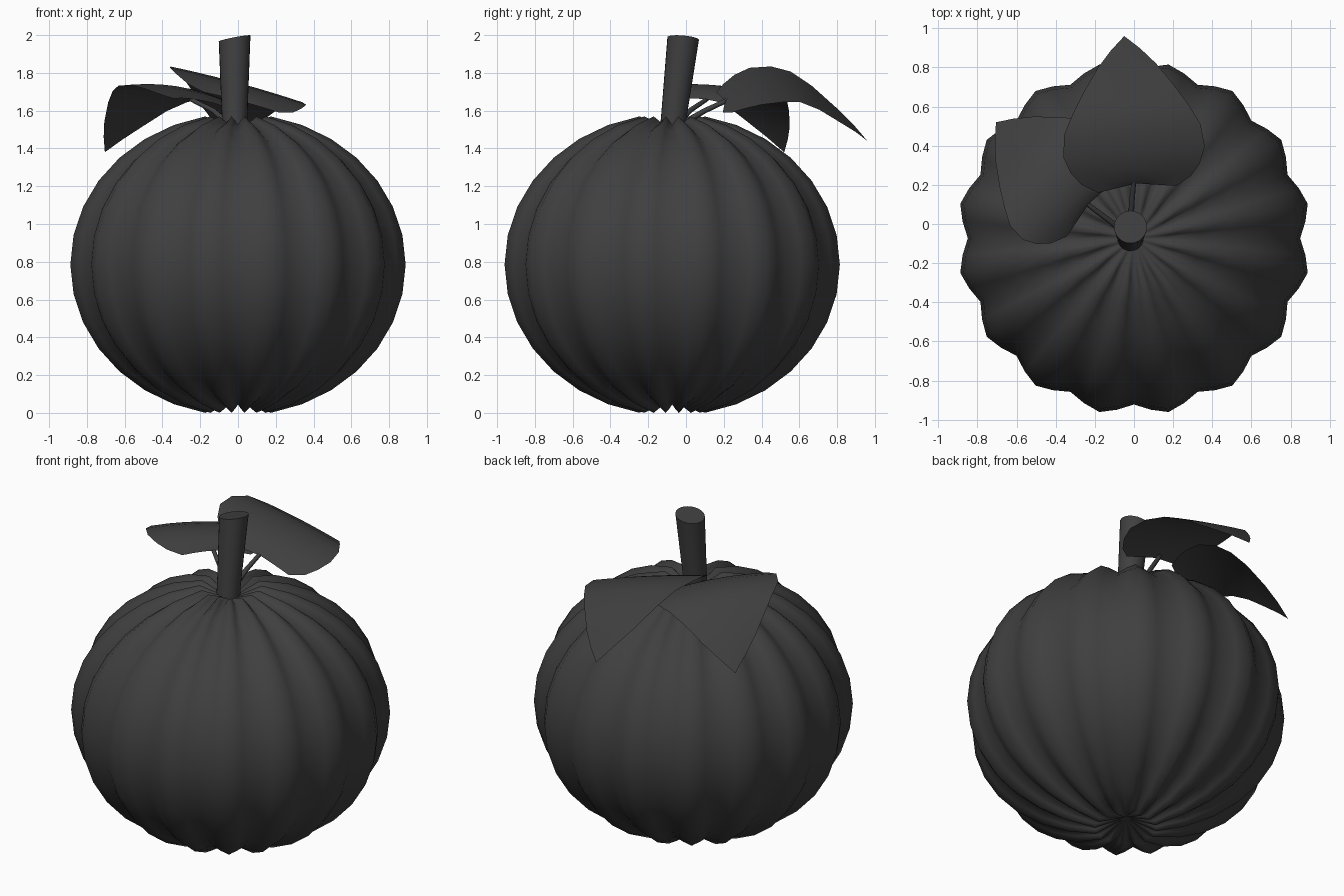
import bpy
import bmesh
from math import sin, cos, pi, radians
from mathutils import Vector

cube = bpy.data.objects.get("Cube")
if cube:
    bpy.data.objects.remove(cube, do_unlink=True)

charcoal = bpy.data.materials.new("charcoal")
charcoal.use_nodes = True
COLOUR = (0.05, 0.05, 0.05, 1)
charcoal.diffuse_color = COLOUR
charcoal.node_tree.nodes["Principled BSDF"].inputs["Base Color"].default_value = COLOUR


def finish(bm, name, angle=80, recalc=True):
    if recalc:
        bmesh.ops.recalc_face_normals(bm, faces=bm.faces)
    mesh = bpy.data.meshes.new(name)
    bm.to_mesh(mesh)
    bm.free()
    obj = bpy.data.objects.new(name, mesh)
    bpy.context.collection.objects.link(obj)
    mesh.materials.append(charcoal)
    bpy.ops.object.select_all(action="DESELECT")
    obj.select_set(True)
    bpy.context.view_layer.objects.active = obj
    bpy.ops.object.shade_smooth_by_angle(angle=radians(angle))
    return obj


def bridge(bm, a, b, closed):
    n = len(a)
    for i in range(n if closed else n - 1):
        j = (i + 1) % n
        bm.faces.new((a[i], a[j], b[j], b[i]))


# Ribbed fruit body: a squashed sphere with sixteen lobes and dimpled poles
SEGMENTS, RINGS = 64, 16
RADIUS, HALF, MID_Z, CENTRE_Y = 0.905, 0.8, 0.785, -0.073
GROOVE = (0.056, 0.025, 0, 0.025)
bm = bmesh.new()
loops = []
for k in range(1, RINGS):
    phi = pi * k / RINGS
    loop = []
    for i in range(SEGMENTS):
        a = 2 * pi * i / SEGMENTS
        depth = GROOVE[i % 4]
        r = (RADIUS - depth) * sin(phi)
        z = MID_Z + (HALF - depth * 0.8) * cos(phi)
        loop.append(bm.verts.new((r * cos(a), CENTRE_Y + r * sin(a), z)))
    loops.append(loop)
for a, b in zip(loops, loops[1:]):
    bridge(bm, a, b, True)
for loop, z in ((loops[0], 1.49), (loops[-1], 0.08)):
    pole = bm.verts.new((0, CENTRE_Y, z))
    for i in range(SEGMENTS):
        bm.faces.new((loop[i], loop[(i + 1) % SEGMENTS], pole))
finish(bm, "fruit_body", 120)


# Tapered tubes for the main stalk and the leaf stalks
def tube(name, points, radii, sides, tilt=(0, 0)):
    bm = bmesh.new()
    rings = []
    points = [Vector(p) for p in points]
    for n, (p, r) in enumerate(zip(points, radii)):
        d = points[min(n + 1, len(points) - 1)] - points[max(n - 1, 0)]
        q = Vector((0, 0, 1)).rotation_difference(d)
        ring = []
        for i in range(sides):
            a = 2 * pi * i / sides
            v = p + q @ Vector((r * cos(a), r * sin(a), 0))
            if n == len(points) - 1:
                v.z += tilt[0] * cos(a) + tilt[1] * sin(a)
            ring.append(bm.verts.new(v))
        rings.append(ring)
    for a, b in zip(rings, rings[1:]):
        bridge(bm, a, b, True)
    bm.faces.new(rings[0])
    bm.faces.new(rings[-1])
    return finish(bm, name, 50)


tube("stalk", [(-0.018, -0.075, 1.46), (-0.018, -0.063, 1.58), (-0.018, -0.015, 1.982)],
     (0.067, 0.068, 0.084), 24, (0.016, 0.003))
tube("back_leaf_stalk", [(-0.018, -0.04, 1.52), (-0.012, 0.1, 1.6), (0, 0.23, 1.66)],
     (0.016, 0.014, 0.012), 8)
tube("right_leaf_stalk", [(-0.04, -0.05, 1.52), (-0.13, 0.02, 1.6), (-0.25, 0.11, 1.66)],
     (0.016, 0.014, 0.012), 8)

# Leaves: position along the midrib and half width of each row
ROWS = ((-0.03, 0.2), (0.03, 0.28), (0.11, 0.33), (0.22, 0.362), (0.37, 0.35),
        (0.5, 0.3), (0.64, 0.235), (0.8, 0.15), (0.91, 0.075))


def leaf(name, base, tip, heights, slope, crease):
    base, tip = Vector(base), Vector(tip)
    along = tip - base
    across = Vector((along.y, -along.x)).normalized()
    bm = bmesh.new()
    rows = []
    for (t, w), z in zip(ROWS, heights):
        row = []
        for c in (-1, -0.66, -0.33, 0, 0.33, 0.66, 1):
            # the base edge is notched at the midrib
            s = t + (0.04 * (1 - abs(c)) if t < 0 else 0)
            p = base + along * s + across * (c * w)
            row.append(bm.verts.new((p.x, p.y, z - slope * c * w - crease * c * c * w)))
        rows.append(row)
    for a, b in zip(rows, rows[1:]):
        bridge(bm, b, a, False)
    point = bm.verts.new((tip.x, tip.y, heights[-1]))
    for a, b in zip(rows[-1], rows[-1][1:]):
        bm.faces.new((a, b, point))
    return finish(bm, name)


leaf("back_leaf", (0.015, 0.2), (-0.05, 0.96),
     (1.65, 1.675, 1.71, 1.74, 1.75, 1.735, 1.675, 1.58, 1.51, 1.44), 0.27, 0.03)
leaf("right_leaf", (-0.225, 0.1), (-0.705, 0.52),
     (1.66, 1.685, 1.71, 1.73, 1.725, 1.7, 1.64, 1.54, 1.46, 1.38), 0.1, 0.08)
